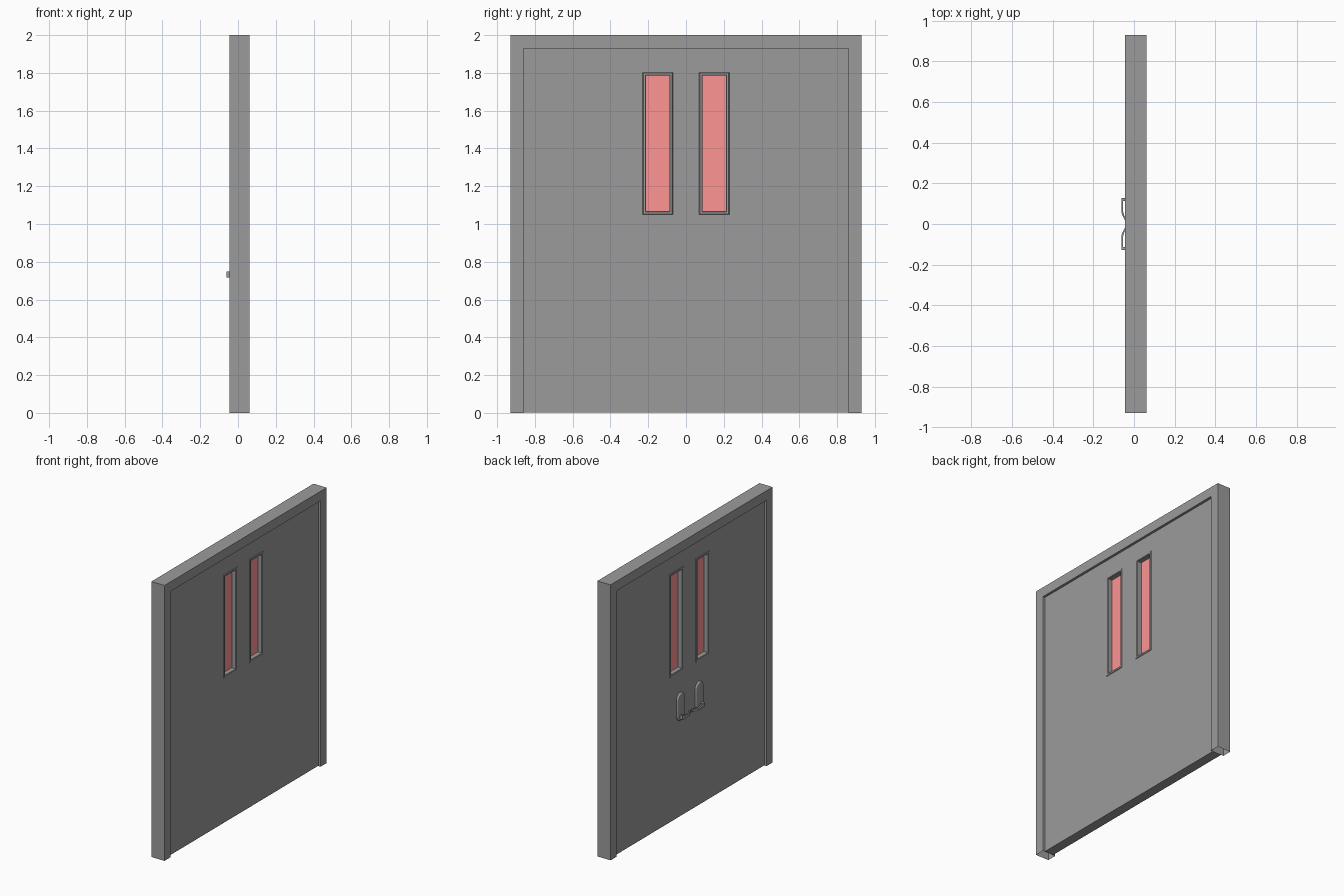
import bpy, bmesh, math

if "Cube" in bpy.data.objects:
    bpy.data.objects.remove(bpy.data.objects["Cube"])


def material(name, colour):
    mat = bpy.data.materials.new(name)
    mat.diffuse_color = (*colour, 1)
    mat.use_nodes = True
    mat.node_tree.nodes["Principled BSDF"].inputs["Base Color"].default_value = mat.diffuse_color
    return mat


GREY = material("dark_grey", (0.33, 0.33, 0.33))
GLASS = material("red_glass", (1.0, 0.3, 0.3))


def make_object(name, bm, mat=GREY, smooth=False):
    bmesh.ops.recalc_face_normals(bm, faces=bm.faces)
    mesh = bpy.data.meshes.new(name)
    bm.to_mesh(mesh)
    bm.free()
    mesh.materials.append(mat)
    ob = bpy.data.objects.new(name, mesh)
    bpy.context.collection.objects.link(ob)
    if smooth:
        bpy.ops.object.select_all(action='DESELECT')
        ob.select_set(True)
        bpy.context.view_layer.objects.active = ob
        bpy.ops.object.shade_smooth_by_angle(angle=math.radians(40))
    return ob


def prism(bm, points, offset):
    """Extrude a closed outline of 3D points along an offset vector."""
    face = bm.faces.new([bm.verts.new(p) for p in points])
    ext = bmesh.ops.extrude_face_region(bm, geom=[face])
    verts = [g for g in ext["geom"] if isinstance(g, bmesh.types.BMVert)]
    bmesh.ops.translate(bm, vec=offset, verts=verts)
    return verts


def box(bm, x0, x1, y0, y1, z0, z1):
    prism(bm, [(x0, y0, z0), (x0, y1, z0), (x0, y1, z1), (x0, y0, z1)], (x1 - x0, 0, 0))


FX0, FX1 = -0.045, 0.061     # frame depth
PX0, PX1 = -0.028, 0.043     # leaf depth
MID = (PX0 + PX1) / 2
W, IN, TOP = 0.93, 0.86, 1.93
WY0, WY1, WZ0, WZ1 = 0.07, 0.229, 1.05, 1.803   # window outer edge
RIM = 0.018

# Door frame: upside-down U, open at the floor
bm = bmesh.new()
outline = [(-W, 0), (-W, 2), (W, 2), (W, 0), (IN, 0), (IN, TOP), (-IN, TOP), (-IN, 0)]
prism(bm, [(FX0, y, z) for y, z in outline], (FX1 - FX0, 0, 0))
bmesh.ops.recalc_face_normals(bm, faces=bm.faces)
floor_faces = [f for f in bm.faces if all(v.co.z < 1e-5 for v in f.verts)]
bmesh.ops.delete(bm, geom=floor_faces, context='FACES_ONLY')
make_object("door_frame", bm)

# Door leaf with two window openings
bm = bmesh.new()
box(bm, PX0, PX1, -IN, IN, 0.002, TOP)
leaf = make_object("door_leaf", bm)
bm = bmesh.new()
for s in (-1, 1):
    y0, y1 = sorted((s * (WY0 + 0.003), s * (WY1 - 0.003)))
    box(bm, -0.2, 0.2, y0, y1, WZ0 + 0.003, WZ1 - 0.003)
cutter = make_object("window_cutter", bm)
cutter.hide_render = True
cutter.hide_set(True)
cut = leaf.modifiers.new("window_openings", 'BOOLEAN')
cut.operation = 'DIFFERENCE'
cut.solver = 'EXACT'
cut.object = cutter


def rect(bm, x, inset):
    a, b, c, d = WY0 + inset, WY1 - inset, WZ0 + inset, WZ1 - inset
    return [bm.verts.new((x, y, z)) for y, z in ((a, c), (b, c), (b, d), (a, d))]


for side, s in (("left", 1), ("right", -1)):
    # Window surround: a chamfered closed section swept round the opening
    bm = bmesh.new()
    section = [(PX0, 0), (PX0 - 0.004, 0.003), (PX0 - 0.004, RIM - 0.004), (PX0, RIM),
               (PX1, RIM), (PX1 + 0.004, RIM - 0.004), (PX1 + 0.004, 0.003), (PX1, 0)]
    rings = [rect(bm, x, inset) for x, inset in section]
    for i, ring in enumerate(rings):
        nxt = rings[(i + 1) % len(rings)]
        for k in range(4):
            j = (k + 1) % 4
            bm.faces.new((ring[k], ring[j], nxt[j], nxt[k]))
    for v in bm.verts:
        v.co.y *= s
    make_object(side + "_window_surround", bm)

    # Glass pane
    bm = bmesh.new()
    y0, y1 = sorted((s * (WY0 + RIM), s * (WY1 - RIM)))
    box(bm, MID - 0.004, MID + 0.004, y0, y1, WZ0 + RIM, WZ1 - RIM)
    make_object(side + "_glass", bm, GLASS)

    # Handle plate: long rounded plate with softened rim
    bm = bmesh.new()
    yc, r, n = s * 0.107, 0.044, 16
    arc = [math.pi * i / n for i in range(n + 1)]
    pts = [(PX0, yc + r * math.cos(a), 0.856 + r * math.sin(a)) for a in arc]
    pts += [(PX0, yc - r * math.cos(a), 0.742 - r * math.sin(a)) for a in arc]
    front = prism(bm, pts, (-0.012, 0, 0))
    rim = [e for e in bm.edges if all(v in front for v in e.verts)]
    bmesh.ops.bevel(bm, geom=rim, offset=0.010, segments=4, affect='EDGES', profile=0.5)
    make_object(side + "_handle_plate", bm, smooth=True)

    # Lever: spindle out from the plate, then a tapering bar curving back to the door
    bm = bmesh.new()
    outer = [(-0.036, 0.128), (-0.062, 0.128), (-0.062, 0.060)]
    inner = [(-0.053, 0.060), (-0.053, 0.112), (-0.036, 0.112)]
    curve = [i / 10 for i in range(1, 11)]

    def bend(x, t):
        return (x + 0.019 * t * t * (3 - 2 * t), 0.060 - 0.052 * t)

    path = outer + [bend(-0.062, t) for t in curve]
    path += [bend(-0.053, t) for t in reversed(curve)] + inner
    top = prism(bm, [(x, s * y, 0.717) for x, y in path], (0, 0, 0.031))
    for v in top:
        v.co.z -= 0.014 * min(1, (0.128 - abs(v.co.y)) / 0.07)
    make_object(side + "_lever", bm, smooth=True)
